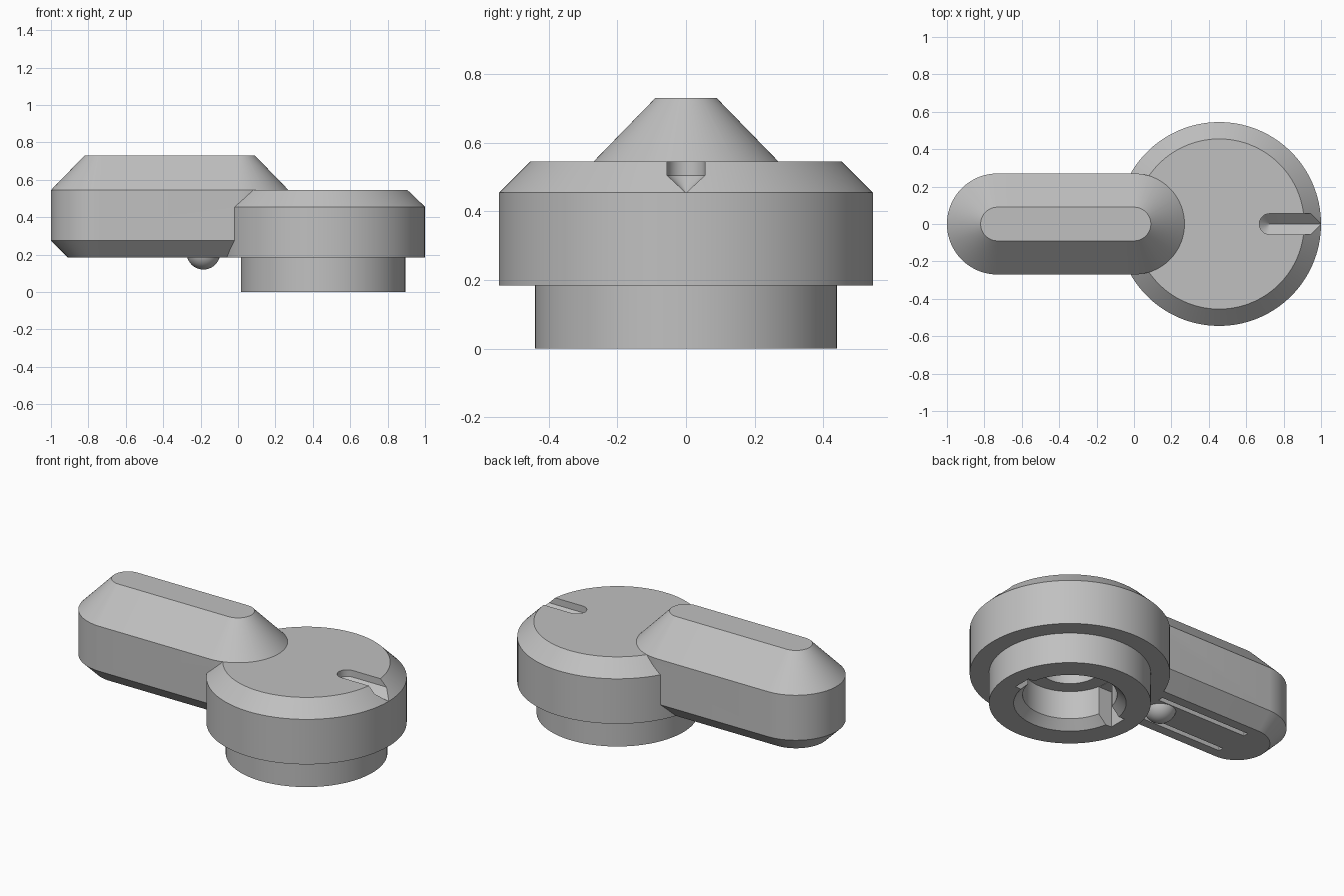
import bpy, bmesh
from math import cos, sin, pi, radians

cube = bpy.data.objects.get("Cube")
if cube:
    bpy.data.objects.remove(cube, do_unlink=True)

grey = bpy.data.materials.new("plain grey")
grey.use_nodes = True
colour = (0.53, 0.53, 0.53, 1)
grey.diffuse_color = colour
grey.node_tree.nodes["Principled BSDF"].inputs["Base Color"].default_value = colour


def stack(name, x0, x1, profile, y=0, n=96):
    """Solid with stadium sections (circles if x0 == x1); profile is (radius, z)."""
    bm = bmesh.new()
    rings = []
    for r, z in profile:
        angles = [2 * pi * (i + 0.5) / n for i in range(n)]
        rings.append([bm.verts.new(((x1 if cos(a) > 0 else x0) + r * cos(a),
                                    y + r * sin(a), z)) for a in angles])
    for low, high in zip(rings, rings[1:]):
        for i in range(n):
            j = (i + 1) % n
            bm.faces.new((low[i], low[j], high[j], high[i]))
    bm.faces.new(rings[0][::-1])
    bm.faces.new(rings[-1])
    bmesh.ops.recalc_face_normals(bm, faces=bm.faces)
    mesh = bpy.data.meshes.new(name)
    bm.to_mesh(mesh)
    bm.free()
    mesh.materials.append(grey)
    obj = bpy.data.objects.new(name, mesh)
    bpy.context.collection.objects.link(obj)
    return obj


def box(name, x0, x1, y0, y1, z0, z1):
    bpy.ops.mesh.primitive_cube_add(size=1, location=((x0 + x1) / 2, (y0 + y1) / 2, (z0 + z1) / 2))
    obj = bpy.context.object
    obj.name = name
    obj.scale = (x1 - x0, y1 - y0, z1 - z0)
    obj.data.materials.append(grey)
    return obj


def combine(target, tool, operation):
    mod = target.modifiers.new(operation, "BOOLEAN")
    mod.operation = operation
    mod.solver = "EXACT"
    mod.object = tool
    bpy.context.view_layer.update()
    mesh = bpy.data.meshes.new_from_object(
        target.evaluated_get(bpy.context.evaluated_depsgraph_get()))
    target.modifiers.clear()
    target.data = mesh
    bpy.data.objects.remove(tool, do_unlink=True)


def smooth(obj):
    bpy.ops.object.select_all(action="DESELECT")
    obj.select_set(True)
    bpy.context.view_layer.objects.active = obj
    bpy.ops.object.shade_smooth_by_angle(angle=radians(25))


HUB = 0.455

# Round hub with collar, joined to the lever handle
knob = stack("lever_knob", HUB, HUB, [(0.44, 0), (0.44, 0.185), (0.545, 0.185),
                                      (0.545, 0.455), (0.455, 0.545)])
handle = stack("handle", -0.73, 0, [(0.18, 0.185), (0.27, 0.275), (0.27, 0.545), (0.09, 0.73)])
combine(knob, handle, "UNION")

# Pointer notch with a V-shaped floor
combine(knob, stack("pointer_cutter", 0.725, 1.2, [(0.001, 0.455), (0.055, 0.505), (0.055, 0.7)],
                    n=48), "DIFFERENCE")

# Chamfered bore, deeper centre hole and opposing keyways
combine(knob, stack("bore_cutter", HUB, HUB, [(0.316, -0.01), (0.257, 0.05), (0.257, 0.22)]),
        "DIFFERENCE")
combine(knob, stack("hole_cutter", HUB, HUB, [(0.17, 0.15), (0.17, 0.36)]), "DIFFERENCE")
for side in (-1, 1):
    ends = sorted((HUB + side * 0.1, HUB + side * 0.34))
    combine(knob, box("keyway_cutter", *ends, -0.055, 0.055, -0.05, 0.219), "DIFFERENCE")

# Two long grooves under the handle
for y in (-0.105, 0.105):
    combine(knob, box("groove_cutter", -0.705, -0.1, y - 0.016, y + 0.016, 0.1, 0.27), "DIFFERENCE")
smooth(knob)

# Detent bump under the handle
bpy.ops.mesh.primitive_uv_sphere_add(segments=40, ring_count=20, radius=0.09,
                                     location=(-0.185, 0, 0.21))
bump = bpy.context.object
bump.name = "detent_bump"
bump.data.materials.append(grey)
smooth(bump)
